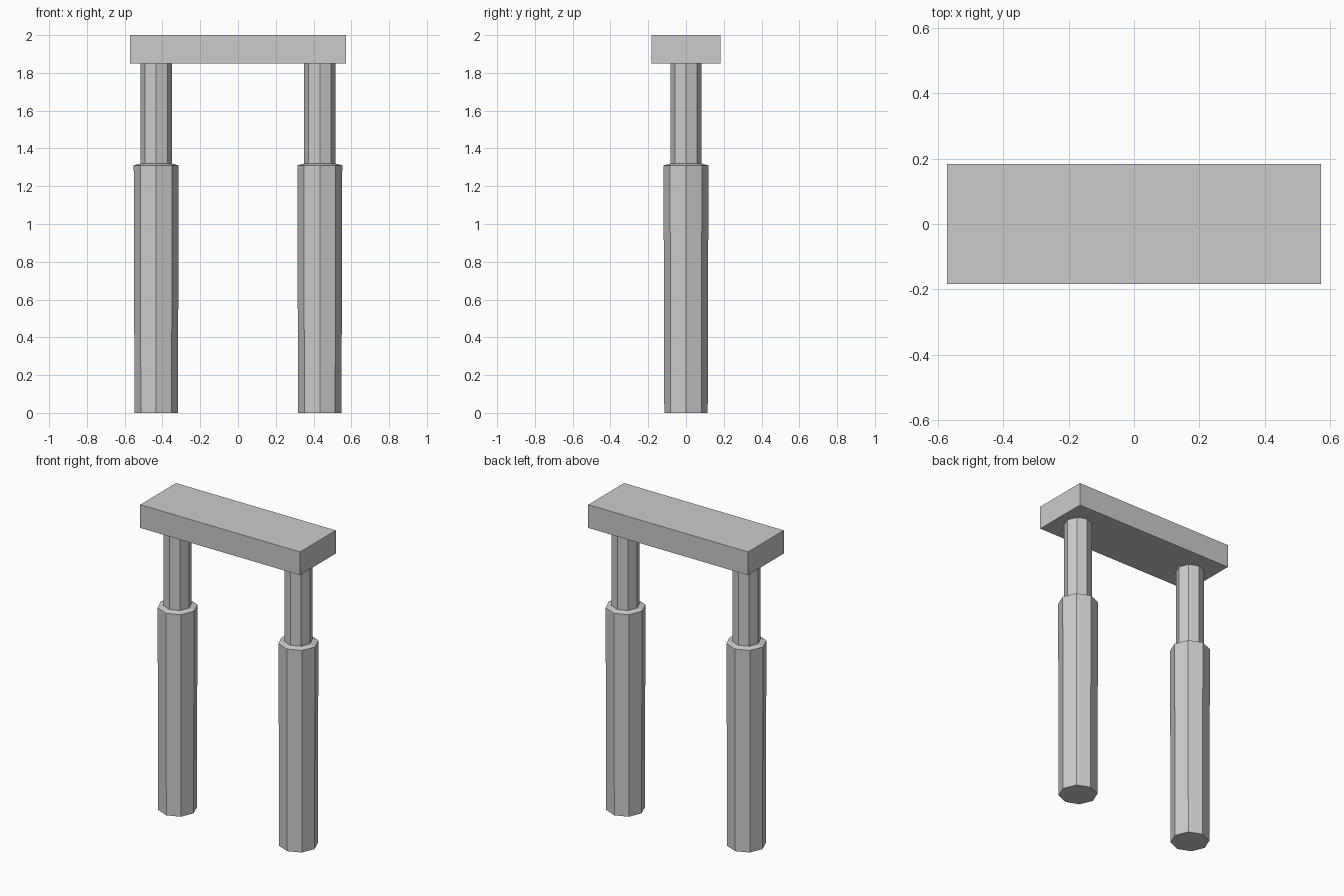
import bpy
import bmesh
from math import cos, sin, pi

cube = bpy.data.objects.get("Cube")
if cube:
    bpy.data.objects.remove(cube, do_unlink=True)

SIDES = 8

grey = bpy.data.materials.new("plain grey")
grey.use_nodes = True
colour = (0.6, 0.6, 0.6, 1)
grey.diffuse_color = colour
grey.node_tree.nodes["Principled BSDF"].inputs["Base Color"].default_value = colour


def add_object(name, bm, location):
    bmesh.ops.recalc_face_normals(bm, faces=bm.faces)
    mesh = bpy.data.meshes.new(name)
    bm.to_mesh(mesh)
    bm.free()
    mesh.materials.append(grey)
    obj = bpy.data.objects.new(name, mesh)
    obj.location = location
    bpy.context.collection.objects.link(obj)
    return obj


def add_leg(name, x):
    # Turned octagonal profile: tapered sleeve, sloped shoulder, slim post
    profile = [(0.115, 0), (0.119, 1.31), (0.083, 1.32), (0.083, 1.85)]
    bm = bmesh.new()
    rings = []
    for radius, z in profile:
        angles = [2 * pi * i / SIDES for i in range(SIDES)]
        rings.append([bm.verts.new((radius * cos(a), radius * sin(a), z)) for a in angles])
    for low, high in zip(rings, rings[1:]):
        for i in range(SIDES):
            j = (i + 1) % SIDES
            bm.faces.new((low[i], low[j], high[j], high[i]))
    bm.faces.new(rings[0])
    bm.faces.new(rings[-1])
    return add_object(name, bm, (x, 0, 0))


# Legs
add_leg("left_leg", 0.433)
add_leg("right_leg", -0.433)

# Flat beam across the top
beam = bmesh.new()
bmesh.ops.create_cube(beam, size=1)
bmesh.ops.scale(beam, vec=(1.144, 0.366, 0.15), verts=beam.verts)
add_object("top_beam", beam, (0, 0, 1.925))
